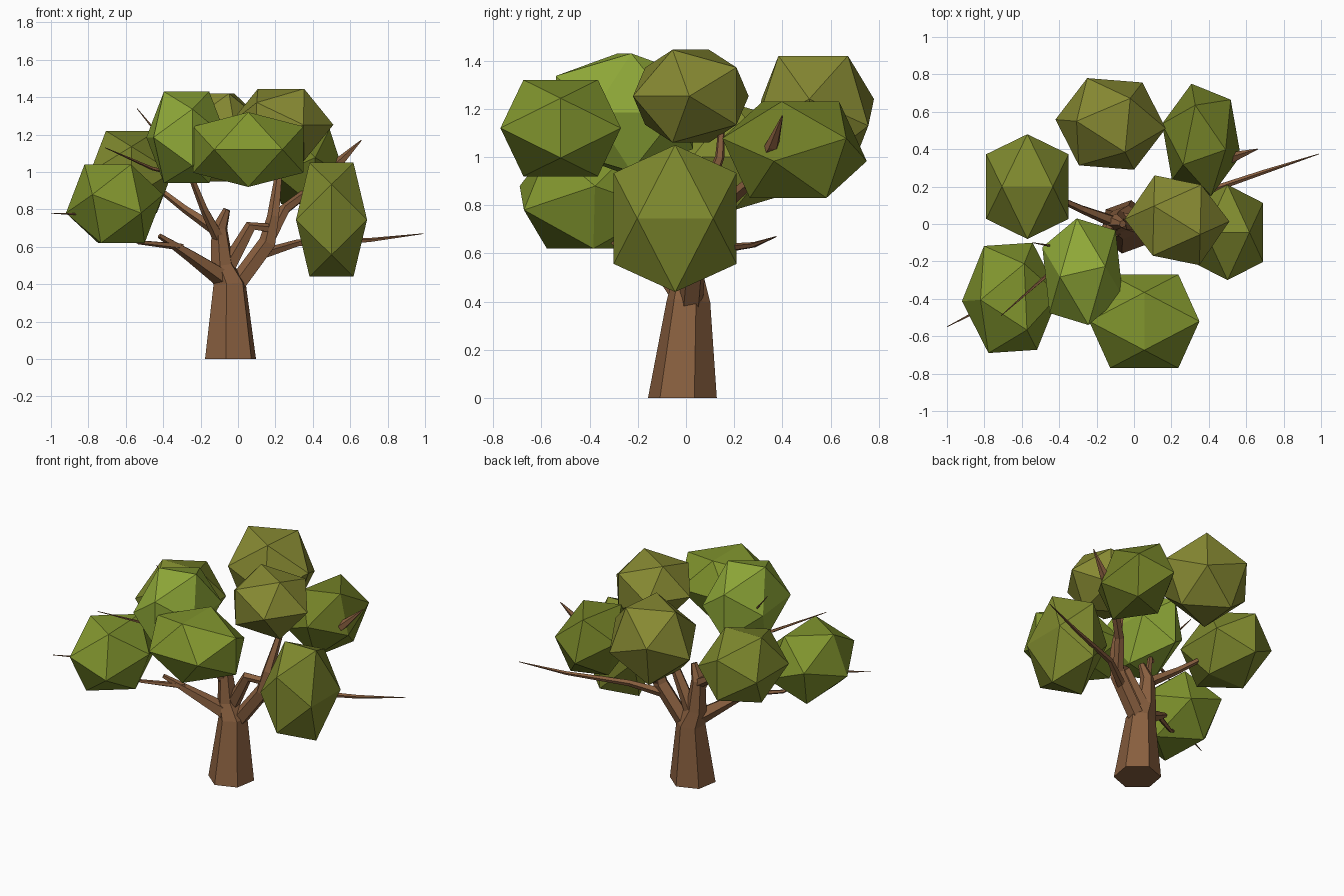
import bpy, bmesh, math
from mathutils import Vector, Matrix

if "Cube" in bpy.data.objects:
    bpy.data.objects.remove(bpy.data.objects["Cube"])


def material(name, rgb):
    m = bpy.data.materials.new(name)
    m.diffuse_color = (*rgb, 1)
    m.use_nodes = True
    m.node_tree.nodes["Principled BSDF"].inputs["Base Color"].default_value = m.diffuse_color
    return m


BARK = material("bark", (0.25, 0.115, 0.05))
GREEN = material("leaf_green", (0.22, 0.30, 0.027))
DARK = material("leaf_dark", (0.17, 0.215, 0.02))
MOSS = material("leaf_moss", (0.21, 0.25, 0.027))
OLIVE = material("leaf_olive", (0.24, 0.25, 0.032))
LIME = material("leaf_lime", (0.28, 0.40, 0.04))


def add_object(name, bm, mat):
    bmesh.ops.recalc_face_normals(bm, faces=bm.faces)
    me = bpy.data.meshes.new(name)
    bm.to_mesh(me)
    bm.free()
    me.materials.append(mat)
    ob = bpy.data.objects.new(name, me)
    bpy.context.collection.objects.link(ob)


def limb(name, path, sides=5, level=False, phase=0.0):
    """Tapered faceted tube through (x, y, z, radius) points."""
    bm = bmesh.new()
    pts = [Vector(p[:3]) for p in path]
    rings = []
    for i, p in enumerate(path):
        d = (pts[min(i + 1, len(pts) - 1)] - pts[max(i - 1, 0)]).normalized()
        if level and i == 0:
            d = Vector((0, 0, 1))
        u = d.cross(Vector((0, 1, 0))).normalized()
        v = d.cross(u)
        angles = [math.tau * k / sides + phase for k in range(sides)]
        rings.append([bm.verts.new(pts[i] + p[3] * (u * math.cos(a) + v * math.sin(a)))
                      for a in angles])
    for a, b in zip(rings, rings[1:]):
        for k in range(sides):
            n = (k + 1) % sides
            bm.faces.new((a[k], a[n], b[n], b[k]))
    bm.faces.new(rings[0])
    bm.faces.new(rings[-1])
    add_object(name, bm, BARK)


def foliage(name, lo, hi, top, turn, mat):
    """Icosahedron fitted to a box; top is an edge along x or y, or a face."""
    phi = (1 + 5 ** 0.5) / 2
    bm = bmesh.new()
    for s in (-1, 1):
        for t in (-phi, phi):
            for c in ((0, s, t), (s, t, 0), (t, 0, s)):
                bm.verts.new(c)
    bmesh.ops.convex_hull(bm, input=bm.verts)
    if top == "face":
        up = Vector((1, 1, 1)).rotation_difference(Vector((0, 0, 1)))
        bm.transform(up.to_matrix().to_4x4())
        far = max(bm.verts, key=lambda v: v.co.xy.length).co
        turn -= math.degrees(math.atan2(far.y, far.x))
    elif top == "x":
        turn += 90
    bm.transform(Matrix.Rotation(math.radians(turn), 4, "Z"))
    for i in range(3):
        m = max(v.co[i] for v in bm.verts)
        for v in bm.verts:
            v.co[i] = (lo[i] + hi[i]) / 2 + v.co[i] / m * (hi[i] - lo[i]) / 2
    add_object(name, bm, mat)


# Trunk and its forked top
limb("trunk", [(-0.04, -0.015, 0, 0.145), (-0.045, 0.01, 0.40, 0.092),
               (-0.085, 0.01, 0.50, 0.065), (-0.10, 0.01, 0.70, 0.045),
               (-0.06, 0.0, 0.80, 0.02)], sides=6, level=True, phase=0.35)

# Main boughs
limb("right_bough", [(-0.01, 0.02, 0.39, 0.052), (0.16, 0.04, 0.62, 0.05),
                     (0.19, 0.05, 0.76, 0.035), (0.22, 0.14, 1.0, 0.02),
                     (0.21, 0.16, 1.32, 0.004)])
limb("inner_bough", [(-0.07, 0.02, 0.46, 0.05), (0.07, 0.0, 0.71, 0.033),
                     (0.16, 0.02, 0.70, 0.025)])
limb("front_left_bough", [(-0.06, 0.0, 0.42, 0.058), (-0.25, -0.11, 0.55, 0.035),
                          (-0.42, -0.20, 0.66, 0.014)])
limb("front_left_twig", [(-0.30, -0.14, 0.60, 0.02), (-0.53, -0.28, 0.625, 0.012),
                         (-0.75, -0.42, 0.77, 0.01), (-1.0, -0.55, 0.78, 0.002)])
limb("back_left_branch", [(-0.10, 0.01, 0.68, 0.035), (-0.28, 0.08, 0.80, 0.022),
                          (-0.50, 0.18, 0.97, 0.012)])
limb("upper_left_branch", [(-0.10, 0.0, 0.64, 0.035), (-0.18, -0.08, 0.80, 0.022),
                           (-0.26, -0.15, 1.0, 0.016), (-0.54, -0.10, 1.34, 0.002)])
limb("upper_left_twig", [(-0.25, -0.14, 0.97, 0.014), (-0.46, -0.27, 1.02, 0.01),
                         (-0.71, -0.49, 1.13, 0.002)])
limb("back_right_branch", [(0.16, 0.04, 0.62, 0.035), (0.25, 0.16, 0.80, 0.03),
                           (0.38, 0.27, 0.90, 0.025), (0.54, 0.36, 1.05, 0.028),
                           (0.66, 0.40, 1.17, 0.003)])
limb("long_right_branch", [(0.13, 0.04, 0.56, 0.03), (0.32, 0.15, 0.62, 0.02),
                           (0.70, 0.28, 0.635, 0.012), (0.99, 0.375, 0.67, 0.002)])

# Leaf clusters: box corners, kind of top, turn
foliage("back_leaves", (-0.42, 0.29, 0.95), (0.17, 0.78, 1.42), "face", -5, OLIVE)
foliage("back_right_leaves", (0.15, 0.15, 0.83), (0.57, 0.75, 1.23), "face", 44, DARK)
foliage("back_left_leaves", (-0.79, -0.08, 0.78), (-0.35, 0.48, 1.22), "x", 0, MOSS)
foliage("front_left_leaves", (-0.92, -0.69, 0.62), (-0.40, -0.10, 1.04), "face", 3, GREEN)
foliage("upper_left_leaves", (-0.49, -0.54, 0.94), (-0.06, 0.03, 1.43), "x", 9, LIME)
foliage("front_leaves", (-0.24, -0.77, 0.92), (0.35, -0.27, 1.32), "y", 0, GREEN)
foliage("top_leaves", (-0.05, -0.22, 1.06), (0.51, 0.26, 1.445), "x", -33, OLIVE)
foliage("right_leaves", (0.31, -0.30, 0.44), (0.69, 0.21, 1.05), "x", 0, MOSS)
